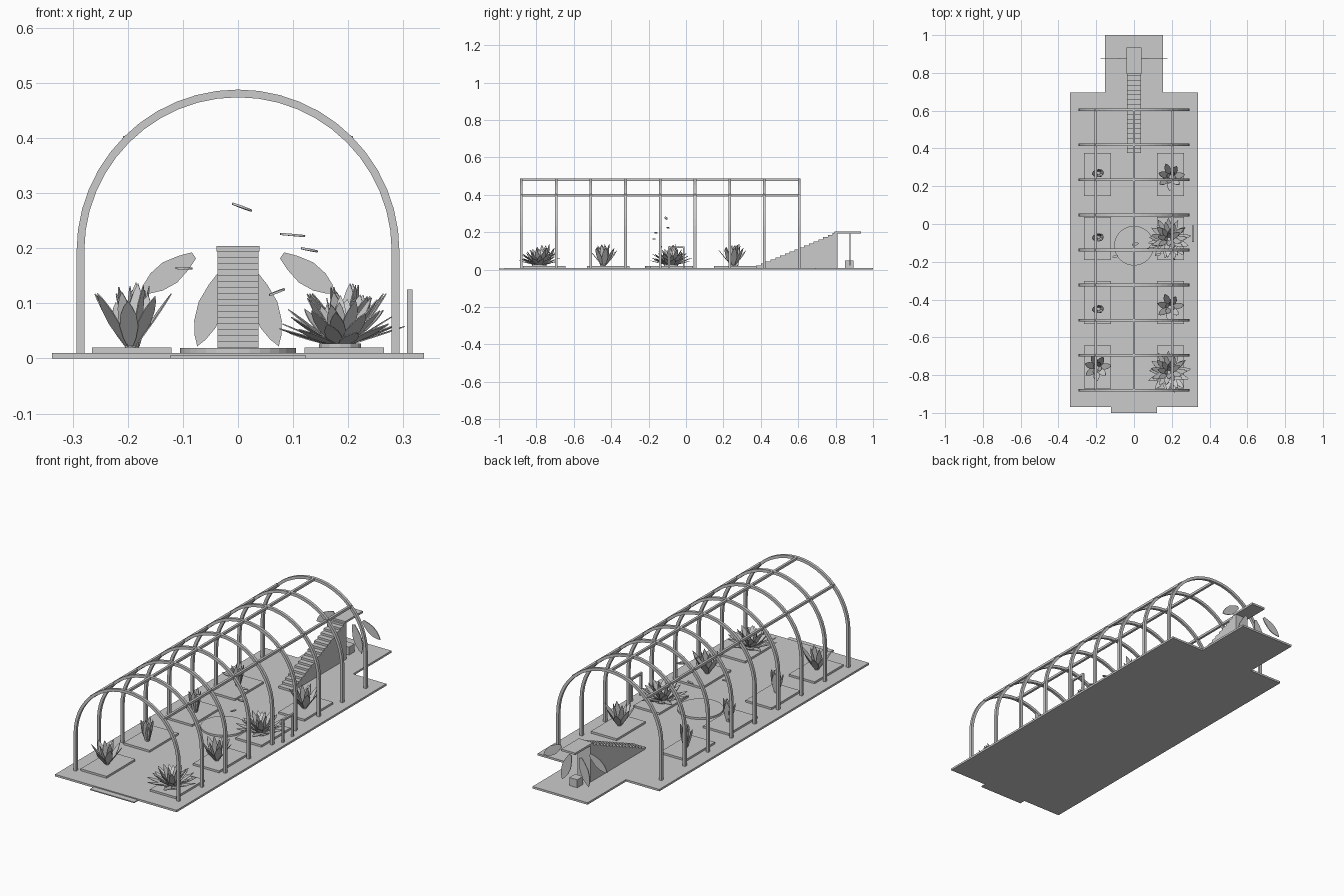
import bpy, bmesh, math
from mathutils import Vector

if "Cube" in bpy.data.objects:
    bpy.data.objects.remove(bpy.data.objects["Cube"])

grey = bpy.data.materials.new("plain grey")
grey.diffuse_color = (0.6, 0.6, 0.6, 1)
grey.use_nodes = True
grey.node_tree.nodes["Principled BSDF"].inputs["Base Color"].default_value = grey.diffuse_color


def finish(name, bm):
    bmesh.ops.recalc_face_normals(bm, faces=bm.faces)
    mesh = bpy.data.meshes.new(name)
    bm.to_mesh(mesh)
    bm.free()
    mesh.materials.append(grey)
    ob = bpy.data.objects.new(name, mesh)
    bpy.context.collection.objects.link(ob)
    return ob


def add_box(bm, x0, x1, y0, y1, z0, z1):
    verts = bmesh.ops.create_cube(bm, size=1)["verts"]
    for v in verts:
        v.co = Vector((x1 if v.co.x > 0 else x0, y1 if v.co.y > 0 else y0,
                       z1 if v.co.z > 0 else z0))


def box(name, *dims):
    bm = bmesh.new()
    add_box(bm, *dims)
    return finish(name, bm)


def add_prism(bm, points, offset):
    """Close a flat outline into a solid by extruding it along offset."""
    face = bm.faces.new([bm.verts.new(p) for p in points])
    new = bmesh.ops.extrude_face_region(bm, geom=[face])["geom"]
    for v in new:
        if isinstance(v, bmesh.types.BMVert):
            v.co += Vector(offset)
    bm.faces.ensure_lookup_table()
    if face.is_valid and not any(len(e.link_faces) > 1 for e in face.edges):
        bm.faces.new([bm.verts.new(p) for p in points])


def add_disc(bm, x, y, r, z0, z1, n):
    ring = [(x + r * math.cos(i * math.tau / n), y + r * math.sin(i * math.tau / n), z0)
            for i in range(n)]
    add_prism(bm, ring, (0, 0, z1 - z0))


BLADE = [(0, 0.3), (0.2, 0.7), (0.45, 1), (0.7, 0.85), (0.88, 0.45)]


def add_leaf(bm, base, direction, side, length, width, thick=0.002):
    """Pointed leaf with straight facets and a slight thickness."""
    b, d, s = Vector(base), Vector(direction).normalized(), Vector(side).normalized()
    n = d.cross(s).normalized() * thick
    pts = [b + d * t * length + s * w * width / 2 for t, w in BLADE]
    pts.append(b + d * length)
    pts += [b + d * t * length - s * w * width / 2 for t, w in reversed(BLADE)]
    add_prism(bm, [p - n / 2 for p in pts], n)


def plant(name, x, y, rings, base_r):
    """Rings of leaves: count, tilt above ground, length, width."""
    bm = bmesh.new()
    add_disc(bm, x, y, base_r, 0.02, 0.027, 12)
    for k, (count, tilt, length, width) in enumerate(rings):
        for i in range(count):
            a = (i + 0.5 * (k % 2)) * math.tau / count + 0.2 * k + 0.15
            e = math.radians(tilt + 5 * math.sin(i * 2.3))
            out = Vector((math.cos(a), math.sin(a), 0))
            side = Vector((-math.sin(a), math.cos(a), 0))
            add_leaf(bm, Vector((x, y, 0.022)) + out * 0.008,
                     out * math.cos(e) + Vector((0, 0, math.sin(e))),
                     side, length * (1 + 0.06 * math.cos(i * 1.7)), width)
    finish(name, bm)


# Ground slabs
bm = bmesh.new()
floor = [(-0.338, -0.97), (0.338, -0.97), (0.338, 0.695), (0.153, 0.695),
         (0.153, 1.0), (-0.153, 1.0), (-0.153, 0.695), (-0.338, 0.695)]
add_prism(bm, [(x, y, 0) for x, y in floor], (0, 0, 0.01))
finish("floor", bm)
box("entry_step", -0.123, 0.123, -1.0, -0.97, 0, 0.005)

# Round central pool
bm = bmesh.new()
add_disc(bm, 0, -0.115, 0.105, 0.01, 0.019, 32)
finish("round_pool", bm)

# Greenhouse hoops
R0, R1, CZ, N = 0.279, 0.293, 0.195, 24
for k in range(9):
    y = -0.88 + k * 0.1856
    outer = [(R1, 0.01)] + [(R1 * math.cos(math.pi * i / N), CZ + R1 * math.sin(math.pi * i / N))
                            for i in range(N + 1)] + [(-R1, 0.01)]
    inner = [(R0, 0.01)] + [(R0 * math.cos(math.pi * i / N), CZ + R0 * math.sin(math.pi * i / N))
                            for i in range(N + 1)] + [(-R0, 0.01)]
    bm = bmesh.new()
    loops = []
    for pts, yy in ((outer, y - 0.007), (outer, y + 0.007), (inner, y + 0.007), (inner, y - 0.007)):
        loops.append([bm.verts.new((px, yy, pz)) for px, pz in pts])
    for j in range(4):
        a, b = loops[j], loops[(j + 1) % 4]
        for i in range(len(a) - 1):
            bm.faces.new((a[i], a[i + 1], b[i + 1], b[i]))
    for end in (0, -1):
        bm.faces.new([lp[end] for lp in loops])
    finish("hoop", bm)

# Long rails joining the hoops
for x, z in ((0, 0.481), (0.203, 0.398), (-0.203, 0.398)):
    box("long_rail", x - 0.006, x + 0.006, -0.88, 0.605, z - 0.006, z + 0.006)

# Planting beds
ROWS = (0.263, -0.077, -0.415, -0.757)
for y in ROWS:
    for s in (-1, 1):
        box("planting_bed", s * 0.193 - 0.072, s * 0.193 + 0.072, y - 0.114, y + 0.114, 0.01, 0.02)

# Staircase as one stepped profile, with landing
STEPS, Y0, Y1, ZT = 17, 0.375, 0.81, 0.195
profile = [(Y0, 0.01)]
for i in range(STEPS):
    z = 0.01 + (ZT - 0.01) * (i + 1) / STEPS
    profile += [(Y0 + (Y1 - Y0) * i / STEPS, z), (Y0 + (Y1 - Y0) * (i + 1) / STEPS, z)]
profile.append((Y1, 0.01))
bm = bmesh.new()
add_prism(bm, [(-0.037, y, z) for y, z in profile], (0.074, 0, 0))
finish("staircase", bm)
box("landing", -0.039, 0.039, 0.795, 0.935, 0.194, 0.204)

# Pedestal with four drooping leaves under the landing
box("pedestal", -0.022, 0.022, 0.85, 0.895, 0.01, 0.05)
bm = bmesh.new()
for s in (-1, 1):
    for (xa, za), (xb, zb), w in (((0.08, 0.187), (0.177, 0.118), 0.045),
                                  ((0.028, 0.155), (0.074, 0.022), 0.048)):
        d = Vector((s * (xb - xa), 0, zb - za))
        add_leaf(bm, (s * xa, 0.877, za), d, (-d.z, 0, d.x), d.length, w, 0.004)
finish("hanging_leaves", bm)

# Plants: wide rosettes, open tufts and closed buds
ROSETTE = [(13, 18, 0.11, 0.03), (11, 36, 0.105, 0.03), (8, 56, 0.1, 0.028), (4, 76, 0.09, 0.024)]
TUFT = [(7, 55, 0.11, 0.034), (4, 78, 0.11, 0.028)]
BUD = [(4, 80, 0.105, 0.032), (3, 86, 0.11, 0.026)]
for x, y, name, rings, r in (
        (0.185, -0.08, "rosette_plant", ROSETTE, 0.038), (0.185, -0.785, "rosette_plant", ROSETTE, 0.038),
        (0.195, 0.25, "tuft_plant", TUFT, 0.01), (0.19, -0.44, "tuft_plant", TUFT, 0.01),
        (-0.195, -0.76, "tuft_plant", TUFT, 0.01), (-0.188, 0.27, "bud_plant", BUD, 0.008),
        (-0.188, -0.07, "bud_plant", BUD, 0.008), (-0.188, -0.45, "bud_plant", BUD, 0.008)):
    plant(name, x, y, rings, r)

# Small leaves drifting above the pool
bm = bmesh.new()
for x, y, z, dx, dz in ((-0.01, -0.11, 0.281, 0.035, -0.013), (0.077, -0.1, 0.226, 0.045, -0.004),
                        (0.115, -0.165, 0.2, 0.03, -0.006), (-0.113, -0.175, 0.164, 0.03, -0.001),
                        (0.057, -0.14, 0.115, 0.028, 0.011)):
    d = Vector((dx, 0.008, dz))
    add_leaf(bm, (x, y, z), d, (-0.2 * dx, dx, 0), d.length, 0.016, 0.004)
finish("drifting_leaves", bm)

# Side frame beside the hoops
bm = bmesh.new()
for y in (-0.09, -0.012):
    add_box(bm, 0.307, 0.317, y - 0.005, y + 0.005, 0.01, 0.115)
add_box(bm, 0.307, 0.317, -0.095, -0.007, 0.115, 0.125)
finish("side_frame", bm)
